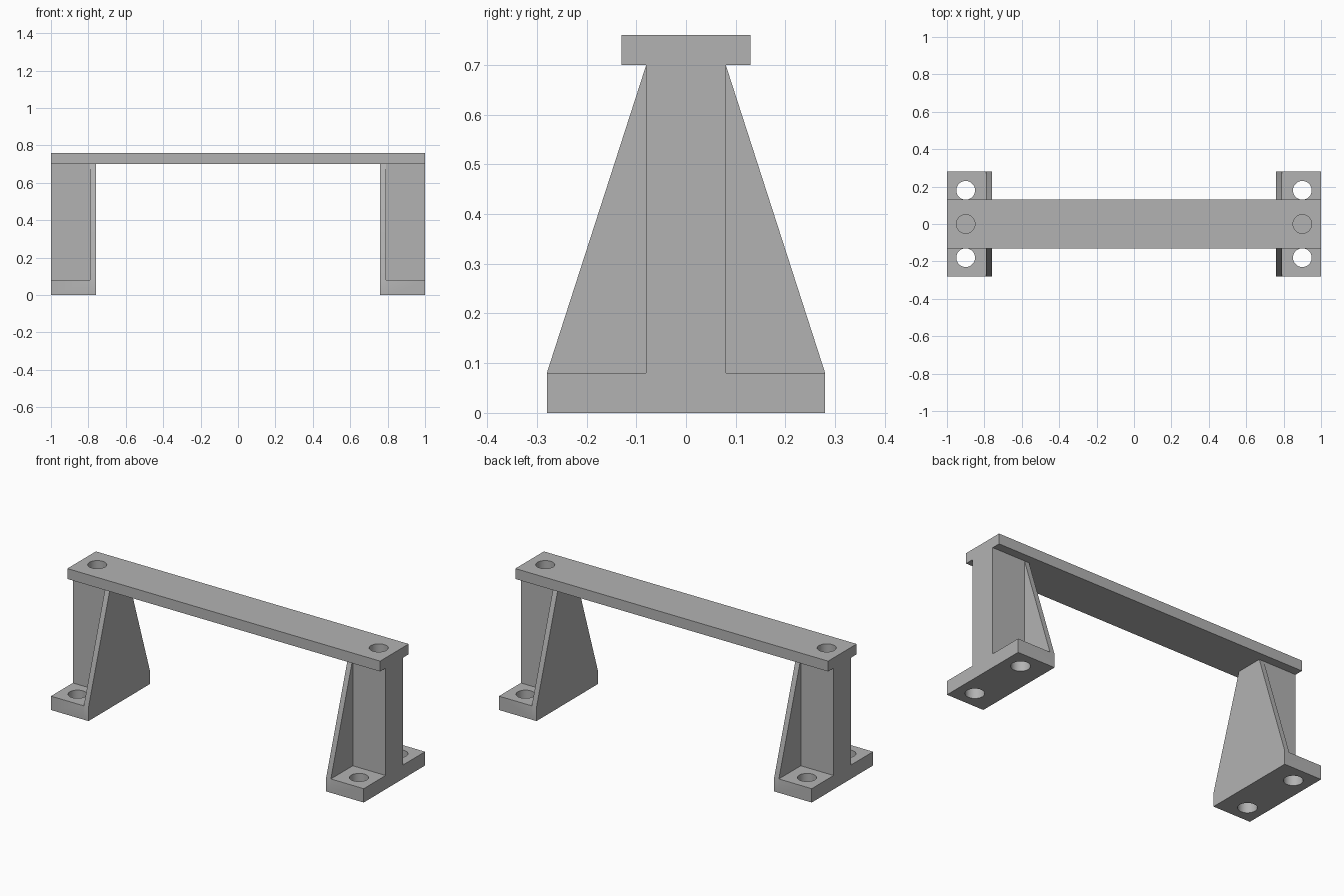
import bpy, bmesh
from mathutils import Vector

cube = bpy.data.objects.get("Cube")
if cube:
    bpy.data.objects.remove(cube, do_unlink=True)

grey = bpy.data.materials.new("plain grey")
grey.use_nodes = True
GREY = (0.45, 0.45, 0.45, 1)
grey.diffuse_color = GREY
grey.node_tree.nodes["Principled BSDF"].inputs["Base Color"].default_value = GREY

BAR_LOW, BAR_TOP = 0.70, 0.76
HOLE_X, HOLE_Y, HOLE_R = 0.9, 0.18, 0.05


def extrude_profile(name, half, x0, x1):
    """Mirror a half outline in (y, z) and extrude it along x."""
    outline = half + [(-y, z) for y, z in reversed(half)]
    bm = bmesh.new()
    face = bm.faces.new([bm.verts.new((x0, y, z)) for y, z in outline])
    moved = bmesh.ops.extrude_face_region(bm, geom=[face])["geom"]
    bmesh.ops.translate(bm, vec=Vector((x1 - x0, 0, 0)),
                        verts=[v for v in moved if isinstance(v, bmesh.types.BMVert)])
    bmesh.ops.recalc_face_normals(bm, faces=bm.faces)
    mesh = bpy.data.meshes.new(name)
    bm.to_mesh(mesh)
    bm.free()
    mesh.materials.append(grey)
    ob = bpy.data.objects.new(name, mesh)
    bpy.context.collection.objects.link(ob)
    return ob


def combine(ob, other, operation):
    """Apply a boolean and discard the second object."""
    bpy.context.view_layer.objects.active = ob
    mod = ob.modifiers.new(operation.lower(), 'BOOLEAN')
    mod.operation, mod.object, mod.solver = operation, other, 'EXACT'
    bpy.ops.object.modifier_apply(modifier=mod.name)
    bpy.data.objects.remove(other, do_unlink=True)


def drill(ob, x, y, z):
    bpy.ops.mesh.primitive_cylinder_add(vertices=48, radius=HOLE_R, depth=0.14, location=(x, y, z))
    cutter = bpy.context.object
    cutter.hide_render = True
    cutter.data.materials.append(grey)
    combine(ob, cutter, 'DIFFERENCE')


def smooth(ob):
    bpy.ops.object.select_all(action='DESELECT')
    ob.select_set(True)
    bpy.context.view_layer.objects.active = ob
    bpy.ops.object.shade_smooth_by_angle()


# Top bar with a hole at each end
bar = extrude_profile("top_bar", [(0.13, BAR_LOW), (0.13, BAR_TOP)], -1, 1)
for side in (-1, 1):
    drill(bar, side * HOLE_X, 0, (BAR_LOW + BAR_TOP) / 2)
smooth(bar)

# Legs: post on a drilled foot, with a tapered gusset on the inner side
foot_and_post = [(0.28, 0), (0.28, 0.08), (0.08, 0.08), (0.08, BAR_LOW)]
gusset_outline = [(0.28, 0), (0.28, 0.08), (0.08, BAR_LOW)]
for name, side in (("left_leg", 1), ("right_leg", -1)):
    leg = extrude_profile(name, foot_and_post, side * 0.785, side)
    gusset = extrude_profile(name + "_gusset", gusset_outline, side * 0.76, side * 0.79)
    combine(leg, gusset, 'UNION')
    for y in (-HOLE_Y, HOLE_Y):
        drill(leg, side * HOLE_X, y, 0.04)
    smooth(leg)
